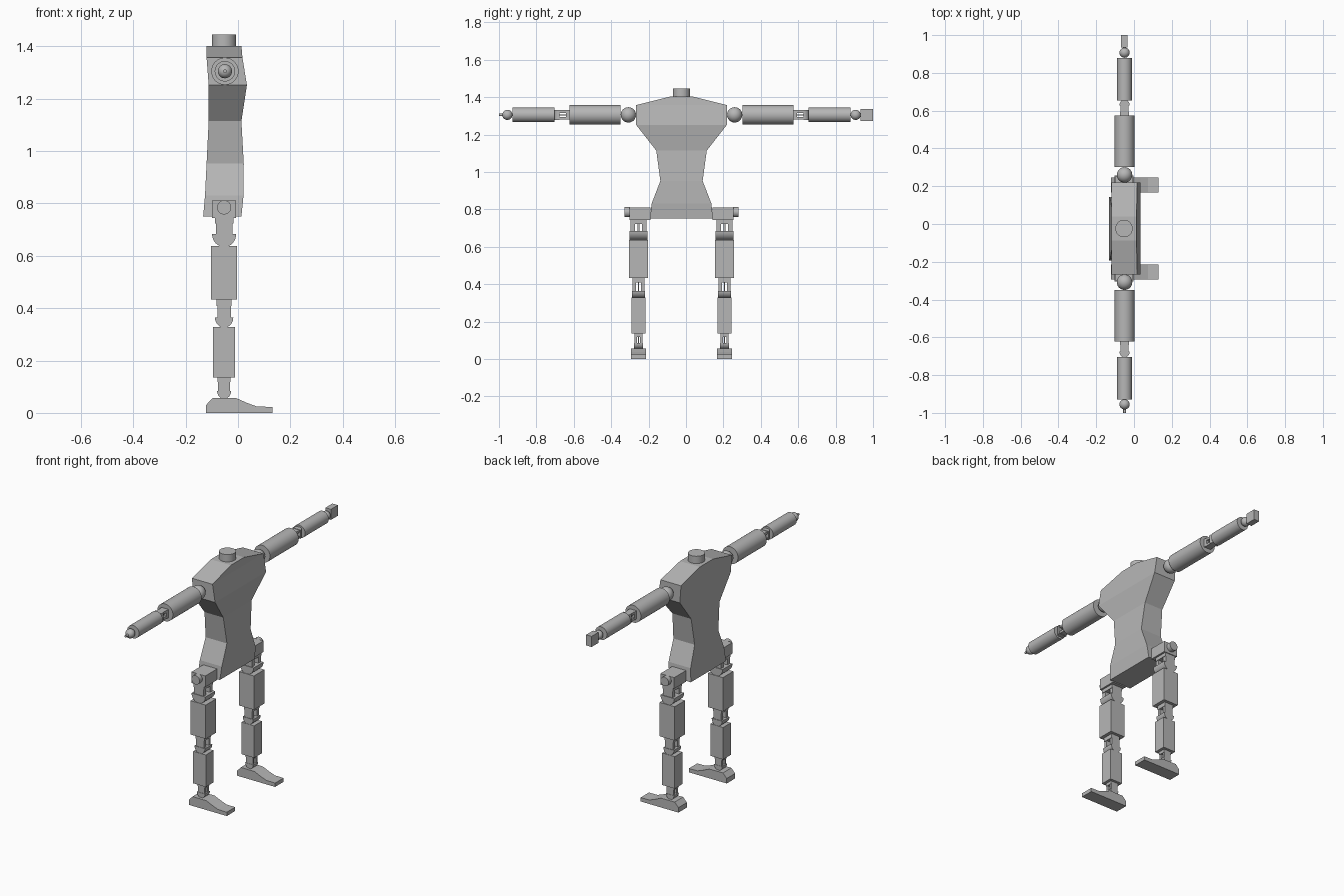
import bpy, bmesh, math
from mathutils import Vector, Matrix

if "Cube" in bpy.data.objects:
    bpy.data.objects.remove(bpy.data.objects["Cube"])

CX, CY = -0.053, -0.024          # body centre line
X, Y, Z = Vector((1, 0, 0)), Vector((0, 1, 0)), Vector((0, 0, 1))

grey = bpy.data.materials.new("plain grey")
grey.diffuse_color = (0.47, 0.47, 0.47, 1)
grey.use_nodes = True
grey.node_tree.nodes["Principled BSDF"].inputs["Base Color"].default_value = grey.diffuse_color


def finish(name, bm, smooth=False):
    bmesh.ops.recalc_face_normals(bm, faces=bm.faces)
    me = bpy.data.meshes.new(name)
    bm.to_mesh(me)
    bm.free()
    me.materials.append(grey)
    ob = bpy.data.objects.new(name, me)
    bpy.context.collection.objects.link(ob)
    if smooth:
        bpy.ops.object.select_all(action='DESELECT')
        ob.select_set(True)
        bpy.context.view_layer.objects.active = ob
        bpy.ops.object.shade_smooth_by_angle(angle=math.radians(35))
    return ob


def add_box(bm, lo, hi, frame=Matrix()):
    lo, hi = Vector(lo), Vector(hi)
    m = frame @ Matrix.Translation((lo + hi) / 2) @ Matrix.Diagonal((*(hi - lo), 1))
    bmesh.ops.create_cube(bm, size=1, matrix=m)


def box(name, lo, hi):
    bm = bmesh.new()
    add_box(bm, lo, hi)
    return finish(name, bm)


def add_prism(bm, pts, half, frame=Matrix()):
    """Profile in local (x, z), extruded along local y by +-half."""
    a = [bm.verts.new(frame @ Vector((x, -half, z))) for x, z in pts]
    b = [bm.verts.new(frame @ Vector((x, half, z))) for x, z in pts]
    bm.faces.new(a)
    bm.faces.new(b[::-1])
    for i in range(len(pts)):
        j = (i + 1) % len(pts)
        bm.faces.new((a[i], a[j], b[j], b[i]))


def cylinder(name, p, axis, r, length, seg=48):
    bm = bmesh.new()
    m = Matrix.Translation(p) @ Z.rotation_difference(axis).to_matrix().to_4x4()
    bmesh.ops.create_cone(bm, cap_ends=True, segments=seg, radius1=r, radius2=r,
                          depth=length, matrix=m)
    return finish(name, bm, True)


def ball(name, p, r):
    bm = bmesh.new()
    bmesh.ops.create_uvsphere(bm, u_segments=32, v_segments=16, radius=r,
                              matrix=Matrix.Translation(p))
    return finish(name, bm, True)


def joint(name, p, along, hinge, length, neck, wide, r):
    """Forked neck leading to a half-round hinge; local z runs along the limb."""
    side = hinge.cross(along)
    f = Matrix((side, hinge, along)).transposed().to_4x4()
    f.translation = p
    bm = bmesh.new()
    stop = length - r
    add_box(bm, (-neck, -wide * .92, -.002), (neck, wide * .92, stop * .35), f)
    for s in (-1, 1):
        y0, y1 = sorted((s * wide * .92, s * wide * .4))
        add_box(bm, (-neck * .9, y0, stop * .35), (neck * .9, y1, stop), f)
    add_box(bm, (-neck * .4, -wide * .1, stop * .35), (neck * .4, wide * .1, stop), f)
    arc = [(r * math.cos(t), stop + (r + .003) * math.sin(t))
           for t in (math.pi * i / 16 for i in range(17))]
    add_prism(bm, arc, wide, f)
    return finish(name, bm, True)


# Torso: stacked rectangular sections (z, half width, back x, front x)
sections = [(.75, .168, -.133, .013), (.83, .16, -.126, .021), (.952, .113, -.12, .022),
            (1.114, .135, -.112, .013), (1.252, .243, -.112, .034),
            (1.357, .243, -.12, .017), (1.402, .063, -.12, .013)]
bm = bmesh.new()
rings = [[bm.verts.new((x, CY + s * w, z)) for x, s in ((a, -1), (b, -1), (b, 1), (a, 1))]
         for z, w, a, b in sections]
for lo, hi in zip(rings, rings[1:]):
    for i in range(4):
        j = (i + 1) % 4
        bm.faces.new((lo[i], lo[j], hi[j], hi[i]))
bm.faces.new(rings[0])
bm.faces.new(rings[-1])
finish("torso", bm)
cylinder("neck", (CX, CY, 1.421), Z, .046, .05)

AZ, AX = 1.305, CX + .003
for s, side in ((-1, "right"), (1, "left")):
    at = lambda d: Vector((AX, CY + s * d, AZ))
    # Arm
    ball(side + "_shoulder", at(.284), .041)
    cylinder(side + "_upper_arm", at(.4625), Y, .052, .273)
    joint(side + "_elbow", at(.599), Y * s, Z, .08, .023, .027, .027)
    cylinder(side + "_forearm", at(.7915), Y, .039, .225)
    ball(side + "_wrist", at(.931), .027)
    cylinder(side + "_wrist_pin", at(.962), Y, .007, .028, 16)
    # Leg
    ly = CY + s * .23
    leg = lambda z: Vector((CX, ly, z))
    y0, y1 = sorted((CY + s * .165, CY + s * .278))
    box(side + "_hip", (CX - .046, y0, .744), (CX + .046, y1, .811))
    cylinder(side + "_hip_cap", (CX, CY + s * .29, .785), Y, .027, .03)
    joint(side + "_hip_hinge", leg(.744), -Z, Y, .107, .035, .047, .046)
    box(side + "_thigh", (CX - .05, ly - .05, .433), (CX + .05, ly + .05, .637))
    joint(side + "_knee", leg(.433), -Z, Y, .104, .029, .035, .035)
    box(side + "_shin", (CX - .042, ly - .037, .136), (CX + .042, ly + .037, .329))
    joint(side + "_ankle", leg(.136), -Z, Y, .079, .025, .023, .027)
    bm = bmesh.new()
    add_prism(bm, [(-.122, 0), (.131, 0), (.131, .023), (.073, .024), (.035, .038),
                   (-.006, .056), (-.097, .057), (-.122, .03)], .04,
              Matrix.Translation((0, ly, 0)))
    finish(side + "_foot", bm)

# Only one arm carries a hand block
box("hand", (AX - .02, .934, 1.273), (AX + .016, 1.0, 1.337))
